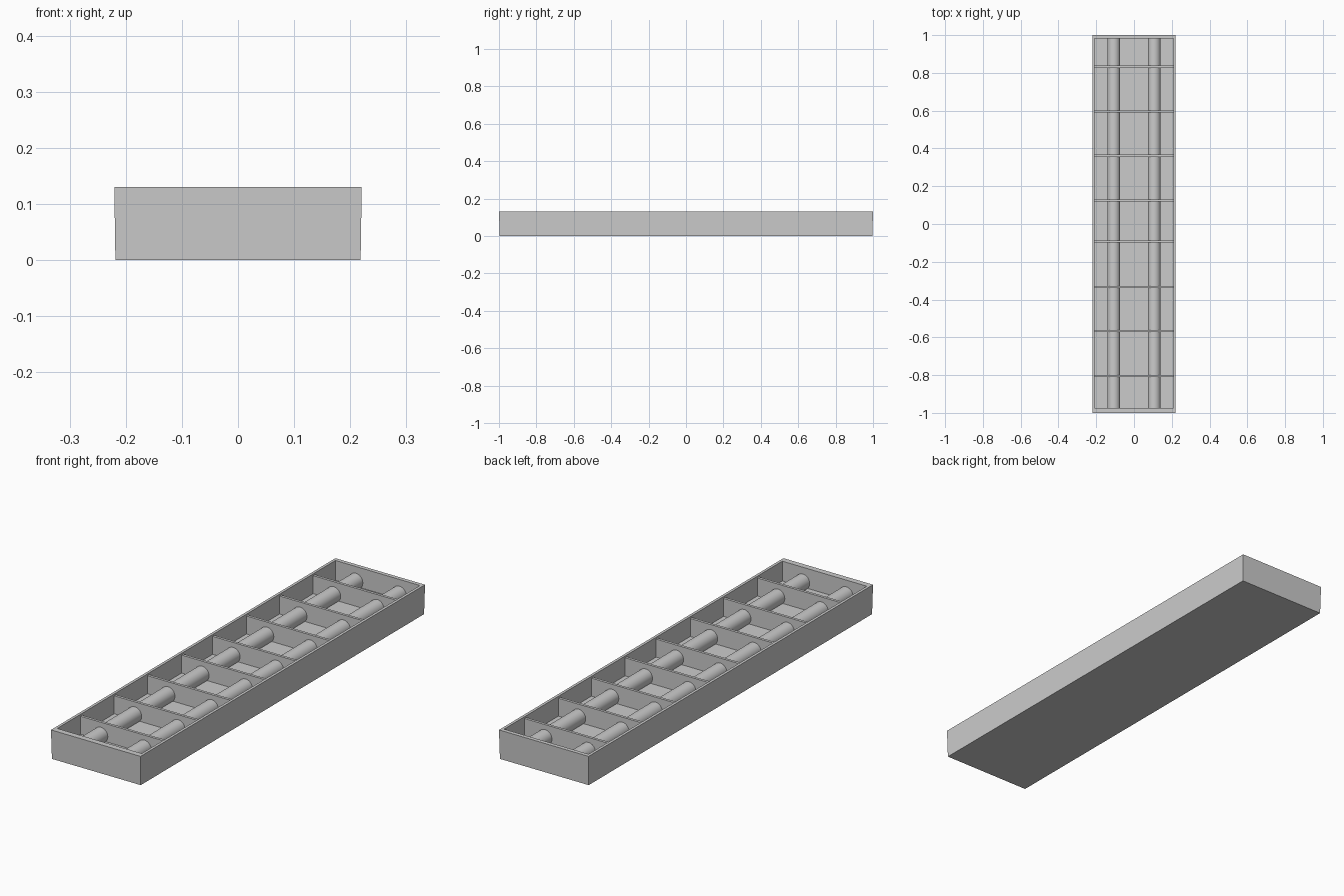
import bpy, bmesh, math

if "Cube" in bpy.data.objects:
    bpy.data.objects.remove(bpy.data.objects["Cube"])

RIM_Z, FLOOR_Z = 0.13, 0.042
IN_X, IN_Y0, IN_Y1 = 0.208, -0.974, 0.982


def finish(name, bm):
    bmesh.ops.recalc_face_normals(bm, faces=bm.faces)
    mesh = bpy.data.meshes.new(name)
    bm.to_mesh(mesh)
    bm.free()
    obj = bpy.data.objects.new(name, mesh)
    bpy.context.collection.objects.link(obj)
    return obj


def box(name, x0, x1, y0, y1, z0, z1):
    bm = bmesh.new()
    bmesh.ops.create_cube(bm, size=1)
    for v in bm.verts:
        v.co.x = x1 if v.co.x > 0 else x0
        v.co.y = y1 if v.co.y > 0 else y0
        v.co.z = z1 if v.co.z > 0 else z0
    return finish(name, bm)


# Tray: slightly tapered outer shell, rim, inner walls and raised floor
bm = bmesh.new()
rings = []
for x, y0, y1, z in [(0.2185, -0.996, 0.996, 0),
                     (0.2205, -1, 1, RIM_Z),
                     (IN_X, IN_Y0, IN_Y1, RIM_Z),
                     (IN_X, IN_Y0, IN_Y1, FLOOR_Z)]:
    rings.append([bm.verts.new((px, py, z))
                  for px, py in [(-x, y0), (x, y0), (x, y1), (-x, y1)]])
for a, b in zip(rings, rings[1:]):
    for i in range(4):
        j = (i + 1) % 4
        bm.faces.new((a[i], a[j], b[j], b[i]))
bm.faces.new(rings[0])
bm.faces.new(rings[-1])
finish("tray", bm)

# Cross dividers
for i, y in enumerate([-0.805, -0.567, -0.333, -0.093, 0.125, 0.362, 0.595, 0.832]):
    box(f"divider_{i + 1}", -IN_X, IN_X, y - 0.006, y + 0.006, FLOOR_Z, 0.122)

# Two long rods running through the dividers
for side, name in [(-1, "left_rod"), (1, "right_rod")]:
    bpy.ops.mesh.primitive_cylinder_add(
        vertices=32, radius=0.034, depth=IN_Y1 - IN_Y0,
        location=(side * 0.107, (IN_Y0 + IN_Y1) / 2, 0.066),
        rotation=(math.pi / 2, 0, 0))
    bpy.context.object.name = name
    bpy.ops.object.shade_smooth_by_angle(angle=math.radians(40))
